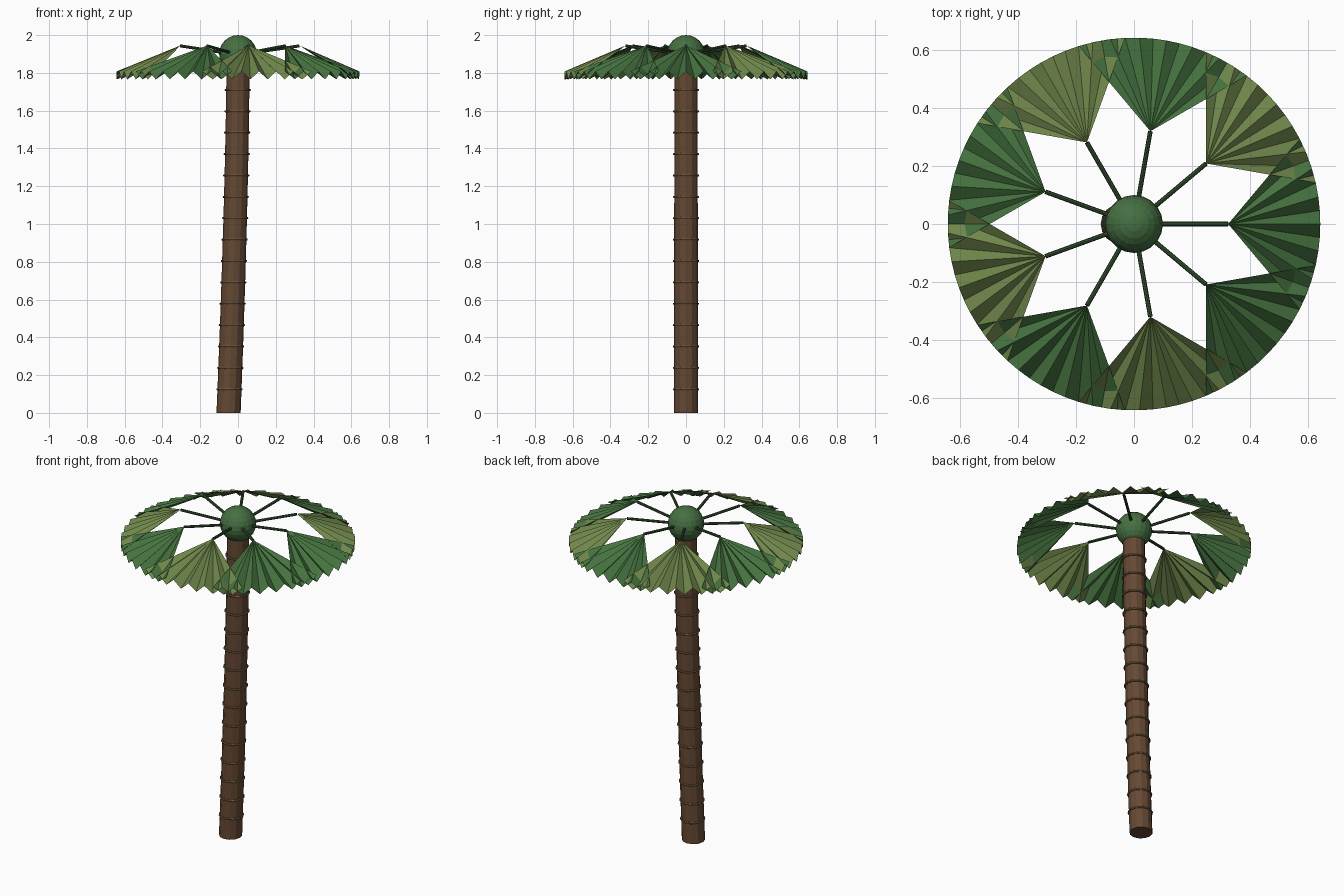
import bpy, bmesh, math
from mathutils import Vector

if "Cube" in bpy.data.objects:
    bpy.data.objects.remove(bpy.data.objects["Cube"])

def material(name, rgb):
    m = bpy.data.materials.new(name)
    m.diffuse_color = (*rgb, 1)
    m.use_nodes = True
    m.node_tree.nodes["Principled BSDF"].inputs["Base Color"].default_value = m.diffuse_color
    return m

BARK = material("bark", (0.13, 0.065, 0.033))
RING = material("bark_ring", (0.17, 0.11, 0.055))
STALK = material("stalk_green", (0.035, 0.085, 0.03))
CROWN = material("crown_green", (0.06, 0.16, 0.055))
LEAVES = [material("leaf_green", (0.06, 0.17, 0.05)),
          material("leaf_olive", (0.16, 0.24, 0.07))]

def mesh_object(name, verts, faces, mat):
    me = bpy.data.meshes.new(name)
    me.from_pydata(verts, [], faces)
    bm = bmesh.new()
    bm.from_mesh(me)
    bmesh.ops.recalc_face_normals(bm, faces=bm.faces)
    bm.to_mesh(me)
    bm.free()
    me.materials.append(mat)
    ob = bpy.data.objects.new(name, me)
    bpy.context.collection.objects.link(ob)
    return ob

def finish(name, mat):
    ob = bpy.context.object
    ob.name = name
    ob.data.materials.append(mat)
    return ob

# Trunk: gently leaning twelve-sided loft
TOP, SIDES, STEPS = 1.86, 12, 16

def trunk_x(z):
    return -0.05 * (1 - z / TOP) ** 1.5

verts, faces = [], []
for i in range(STEPS + 1):
    z = TOP * i / STEPS
    r = 0.064 - 0.003 * i / STEPS
    for k in range(SIDES):
        a = math.tau * k / SIDES
        verts.append((trunk_x(z) + r * math.cos(a), r * math.sin(a), z))
for i in range(STEPS):
    for k in range(SIDES):
        a, b = i * SIDES + k, i * SIDES + (k + 1) % SIDES
        faces.append((a, b, b + SIDES, a + SIDES))
faces.append(tuple(range(SIDES)))
faces.append(tuple(range(STEPS * SIDES, (STEPS + 1) * SIDES)))
mesh_object("trunk", verts, faces, BARK)

# Bark rings
for i in range(15):
    z = 0.125 + 0.1132 * i
    bpy.ops.mesh.primitive_torus_add(
        location=(trunk_x(z), 0, z), major_radius=0.064, minor_radius=0.006,
        major_segments=16, minor_segments=6)
    finish(f"bark_ring_{i + 1}", RING)

# Crown ball
bpy.ops.mesh.primitive_uv_sphere_add(segments=20, ring_count=12, radius=0.1,
                                     location=(0, 0, 1.9))
finish("crown_ball", CROWN)

# Fronds: a stalk and a pleated fan cut to a common round rim
FRONDS, PLEATS, APEX, RIM = 9, 12, 0.325, 0.643
HALF = math.radians(50)
for n in range(FRONDS):
    turn = math.tau * n / FRONDS
    direction = Vector((math.cos(turn), math.sin(turn), 0))
    start = direction * 0.03 + Vector((0, 0, 1.9))
    tip = direction * APEX + Vector((0, 0, 1.943))
    bpy.ops.mesh.primitive_cylinder_add(
        vertices=8, radius=0.008, depth=(tip - start).length,
        location=(start + tip) / 2,
        rotation=(tip - start).to_track_quat('Z', 'Y').to_euler())
    finish(f"stalk_{n + 1}", STALK)

    verts = [(APEX, 0, 1.945)]
    for i in range(PLEATS + 1):
        a = -HALF + 2 * HALF * i / PLEATS
        reach = -APEX * math.cos(a) + math.sqrt(RIM ** 2 - (APEX * math.sin(a)) ** 2)
        z = 1.808 if i % 2 == 0 else 1.766
        verts.append((APEX + reach * math.cos(a), reach * math.sin(a), z))
    faces = [(0, i, i + 1) for i in range(1, PLEATS + 1)]
    fan = mesh_object(f"fan_leaf_{n + 1}", verts, faces, LEAVES[n % 2])
    fan.rotation_euler.z = turn
